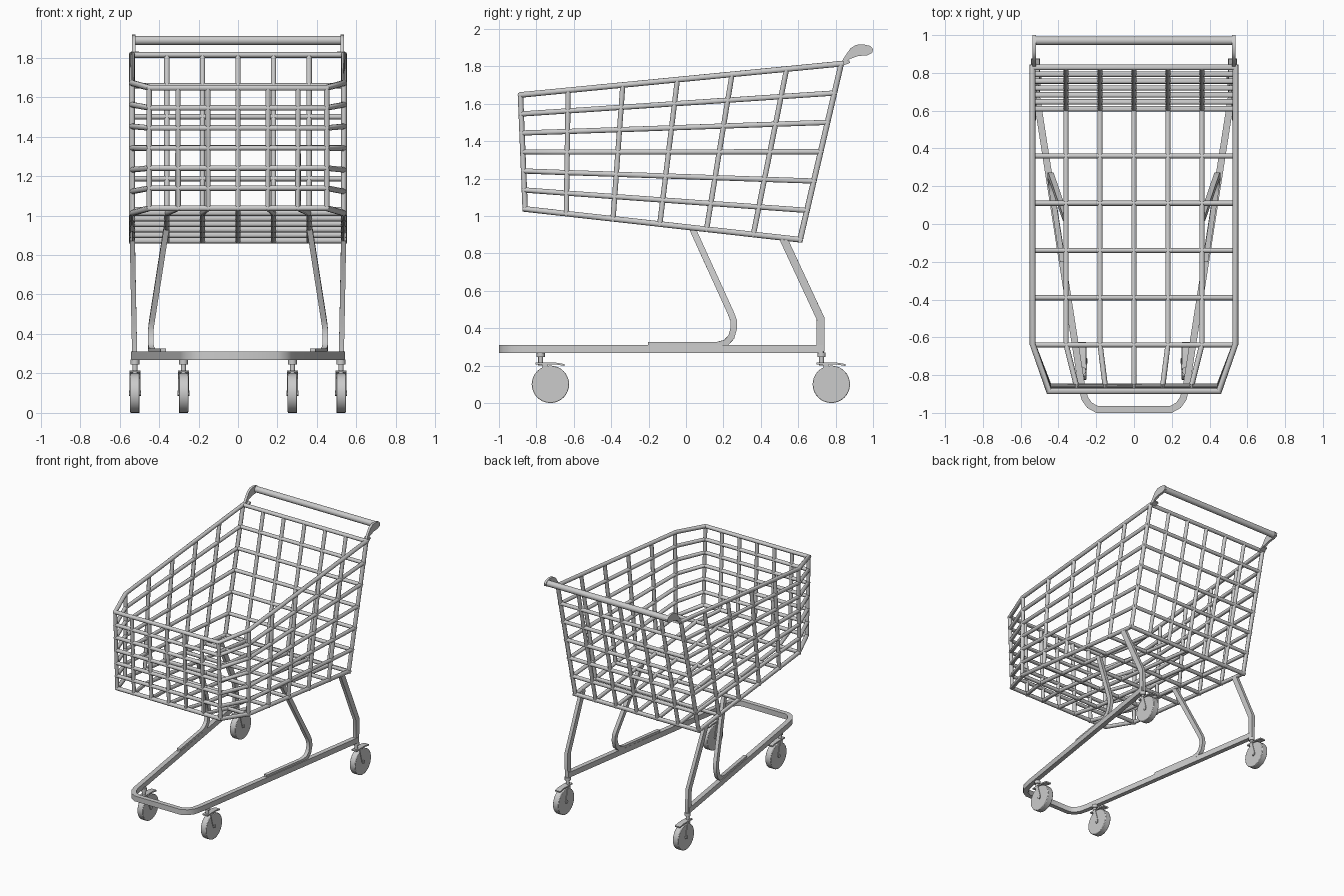
import bpy, bmesh, math
from mathutils import Vector

cube = bpy.data.objects.get("Cube")
if cube:
    bpy.data.objects.remove(cube, do_unlink=True)

steel = bpy.data.materials.new("grey_steel")
steel.use_nodes = True
steel.diffuse_color = (0.6, 0.6, 0.6, 1)
steel.node_tree.nodes["Principled BSDF"].inputs["Base Color"].default_value = (0.6, 0.6, 0.6, 1)

X, Y, Z = Vector((1, 0, 0)), Vector((0, 1, 0)), Vector((0, 0, 1))
parts = []


def circle(r, n=10):
    return [(r * math.cos(math.tau * i / n), r * math.sin(math.tau * i / n)) for i in range(n)]


def rect(w, h):
    return [(-w / 2, -h / 2), (w / 2, -h / 2), (w / 2, h / 2), (-w / 2, h / 2)]


def sweep(name, path, section, up=Z, closed=False):
    """Carry a cross-section along a path with mitred corners."""
    path = [Vector(p) for p in path]
    count = len(path)
    bm = bmesh.new()
    rings = []
    for i, p in enumerate(path):
        before = (p - path[i - 1]).normalized() if i or closed else None
        after = (path[(i + 1) % count] - p).normalized() if i < count - 1 or closed else None
        before, after = before or after, after or before
        t = (before + after).normalized()
        a = up.cross(t).normalized()
        b = t.cross(a)
        bend = after - before
        stretch = 1 / max(0.5, t.dot(after)) - 1
        m = bend.normalized() if bend.length > 0.001 else Vector()
        ring = []
        for u, v in section:
            off = a * u + b * v
            ring.append(bm.verts.new(p + off + m * off.dot(m) * stretch))
        rings.append(ring)
    n = len(section)
    for i in range(count if closed else count - 1):
        r, s = rings[i], rings[(i + 1) % count]
        for k in range(n):
            bm.faces.new((r[k], r[(k + 1) % n], s[(k + 1) % n], s[k]))
    if not closed:
        bm.faces.new(rings[0])
        bm.faces.new(rings[-1])
    bmesh.ops.recalc_face_normals(bm, faces=bm.faces)
    mesh = bpy.data.meshes.new(name)
    bm.to_mesh(mesh)
    bm.free()
    mesh.materials.append(steel)
    obj = bpy.data.objects.new(name, mesh)
    bpy.context.collection.objects.link(obj)
    parts.append(obj)
    return obj


def lerp(a, b, t):
    return a + (b - a) * t


# Basket outline in side profile
HALF, NOSE, SHOULDER = 0.537, 0.45, -0.635
FRONT_LOW, FRONT_HIGH = (-0.86, 1.037), (-0.885, 1.647)
REAR_LOW, REAR_HIGH = (0.61, 0.873), (0.83, 1.814)
THICK, THIN = circle(0.0155), circle(0.0145)


def floor_z(y):
    return lerp(FRONT_LOW[1], REAR_LOW[1], (y - FRONT_LOW[0]) / (REAR_LOW[0] - FRONT_LOW[0]))


def rim_z(y):
    return lerp(FRONT_HIGH[1], REAR_HIGH[1], (y - FRONT_HIGH[0]) / (REAR_HIGH[0] - FRONT_HIGH[0]))


# Basket: horizontal hoops from floor to rim
LEVELS = 6
for i in range(LEVELS + 1):
    v = i / LEVELS
    half = [(NOSE, lerp(FRONT_LOW[0], FRONT_HIGH[0], v), lerp(FRONT_LOW[1], FRONT_HIGH[1], v)),
            (HALF, SHOULDER, lerp(floor_z(SHOULDER), rim_z(SHOULDER), v)),
            (HALF, lerp(REAR_LOW[0], REAR_HIGH[0], v), lerp(REAR_LOW[1], REAR_HIGH[1], v))]
    hoop = half + [(-x, y, z) for x, y, z in reversed(half)]
    sweep(f"basket_hoop_{i}", hoop, THICK if i in (0, LEVELS) else THIN, closed=True)

# Basket: U-shaped ribs crossing the floor and climbing both sides
RIBS = 5
for i in range(RIBS + 1):
    low, high = lerp(-0.64, REAR_LOW[0], i / RIBS), lerp(-0.63, REAR_HIGH[0], i / RIBS)
    rib = [(-HALF, high, rim_z(high)), (-HALF, low, floor_z(low)),
           (HALF, low, floor_z(low)), (HALF, high, rim_z(high))]
    sweep(f"basket_rib_{i}", rib, THICK if i == RIBS else THIN, up=Y)

# Basket: lengthwise wires up the front, along the floor and up the back
for i in range(-2, 3):
    fx, rx = 0.152 * i, 0.18 * i
    wire = [(fx, *FRONT_HIGH), (fx, *FRONT_LOW), (rx, SHOULDER, floor_z(SHOULDER)),
            (rx, *REAR_LOW), (rx, *REAR_HIGH)]
    sweep(f"basket_wire_{i + 2}", wire, THIN, up=X)

# Push handle
sweep("handle_bar", [(-0.525, 0.97, 1.887), (0.525, 0.97, 1.887)], circle(0.023, 16))
arm_profile = [(0.82, 1.806), (0.85, 1.811), (0.875, 1.839), (0.92, 1.855), (0.97, 1.859), (0.995, 1.872),
               (1.0, 1.892), (0.985, 1.909), (0.95, 1.917), (0.91, 1.915), (0.88, 1.897), (0.855, 1.862)]

# Base frame: flat tube bent round the front
rail = [(0.525, 0.735), (0.275, -0.87), (0.26, -0.925), (0.235, -0.96), (0.195, -0.982)]
rail = [(x, y, 0.289) for x, y in rail]
sweep("base_frame", rail + [(-x, y, z) for x, y, z in reversed(rail)], rect(0.036, 0.042))


def caster(prefix, x, stem_y):
    wheel_y = stem_y + 0.052
    sweep(prefix + "_stem", [(x, stem_y, 0.2), (x, stem_y, 0.275)], circle(0.013, 12), up=Y)
    sweep(prefix + "_collar", [(x, stem_y, 0.245), (x, stem_y, 0.27)], circle(0.022, 12), up=Y)
    fender = [(x, stem_y - 0.028, 0.211), (x, stem_y + 0.08, 0.211), (x, stem_y + 0.128, 0.203)]
    sweep(prefix + "_fork_top", fender, rect(0.044, 0.01))
    wheel = sweep(prefix + "_wheel", [(x - 0.024, wheel_y, 0.1), (x + 0.024, wheel_y, 0.1)], circle(0.1, 32))
    bevel = wheel.modifiers.new("rounded_edge", "BEVEL")
    bevel.width, bevel.segments, bevel.limit_method = 0.004, 2, "ANGLE"
    sweep(prefix + "_axle", [(x - 0.031, wheel_y, 0.1), (x + 0.031, wheel_y, 0.1)], circle(0.014, 8))
    for s in (-1, 1):
        fork = [(x + s * 0.025, stem_y + 0.02, 0.21), (x + s * 0.025, wheel_y, 0.1)]
        sweep(prefix + "_fork_arm", fork, rect(0.006, 0.03), up=Y)


# Parts repeated on the left and right
for side, s in (("left", 1), ("right", -1)):
    sweep(side + "_basket_corner_post", [(s * NOSE, *FRONT_LOW), (s * NOSE, *FRONT_HIGH)], THIN, up=X)

    sweep(side + "_handle_arm", [(s * 0.52, 0, 0), (s * 0.538, 0, 0)],
          [(s * y, z) for y, z in arm_profile])
    sweep(side + "_handle_bracket", [(s * 0.522, 0.83, 1.808), (s * 0.522, 0.875, 1.825)], rect(0.042, 0.014))

    rear_leg = [(0.523, 0.72, 0.275), (0.527, 0.72, 0.45), (0.535, 0.52, 0.88)]
    sweep(side + "_rear_leg", [(s * x, y, z) for x, y, z in rear_leg], rect(0.042, 0.026), up=X)

    mid_leg = [(0.378, -0.2, 0.31), (0.434, 0.17, 0.31), (0.44, 0.213, 0.322), (0.443, 0.242, 0.352),
               (0.443, 0.256, 0.4), (0.44, 0.255, 0.44), (0.434, 0.24, 0.48), (0.363, 0.033, 0.935)]
    sweep(side + "_middle_leg", [(s * x, y, z) for x, y, z in mid_leg], rect(0.034, 0.028), up=X)

    caster(side + "_front_caster", s * 0.276, -0.777)
    caster(side + "_rear_caster", s * 0.522, 0.725)

# Smooth the round bars while keeping hard edges
bpy.ops.object.select_all(action="DESELECT")
for obj in parts:
    obj.select_set(True)
bpy.context.view_layer.objects.active = parts[0]
bpy.ops.object.shade_smooth_by_angle(angle=math.radians(40))
